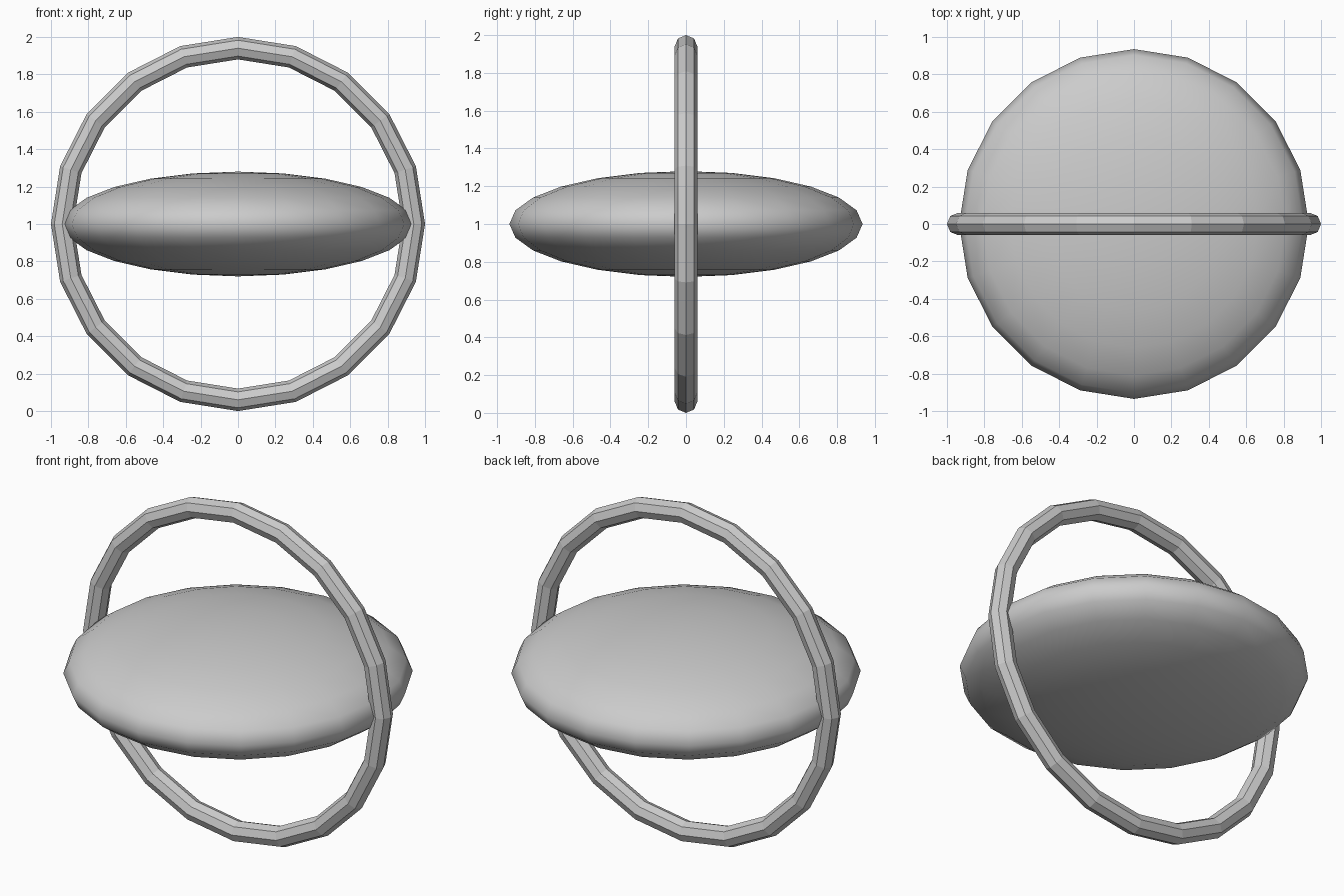
import bpy, math

if "Cube" in bpy.data.objects:
    bpy.data.objects.remove(bpy.data.objects["Cube"])

# Upright faceted ring
bpy.ops.mesh.primitive_torus_add(
    major_segments=20, minor_segments=8, major_radius=0.94, minor_radius=0.06,
    location=(0, 0, 1), rotation=(math.radians(90), 0, 0))
ring = bpy.context.object
ring.name = "upright_ring"
bpy.ops.object.shade_flat()

# Smooth flattened disc held inside the ring
bpy.ops.mesh.primitive_uv_sphere_add(
    segments=20, ring_count=12, radius=1, location=(0, 0, 1))
disc = bpy.context.object
disc.name = "lens_body"
disc.scale = (0.935, 0.935, 0.28)
bpy.ops.object.transform_apply(location=False, rotation=False, scale=True)
bpy.ops.object.shade_smooth()
